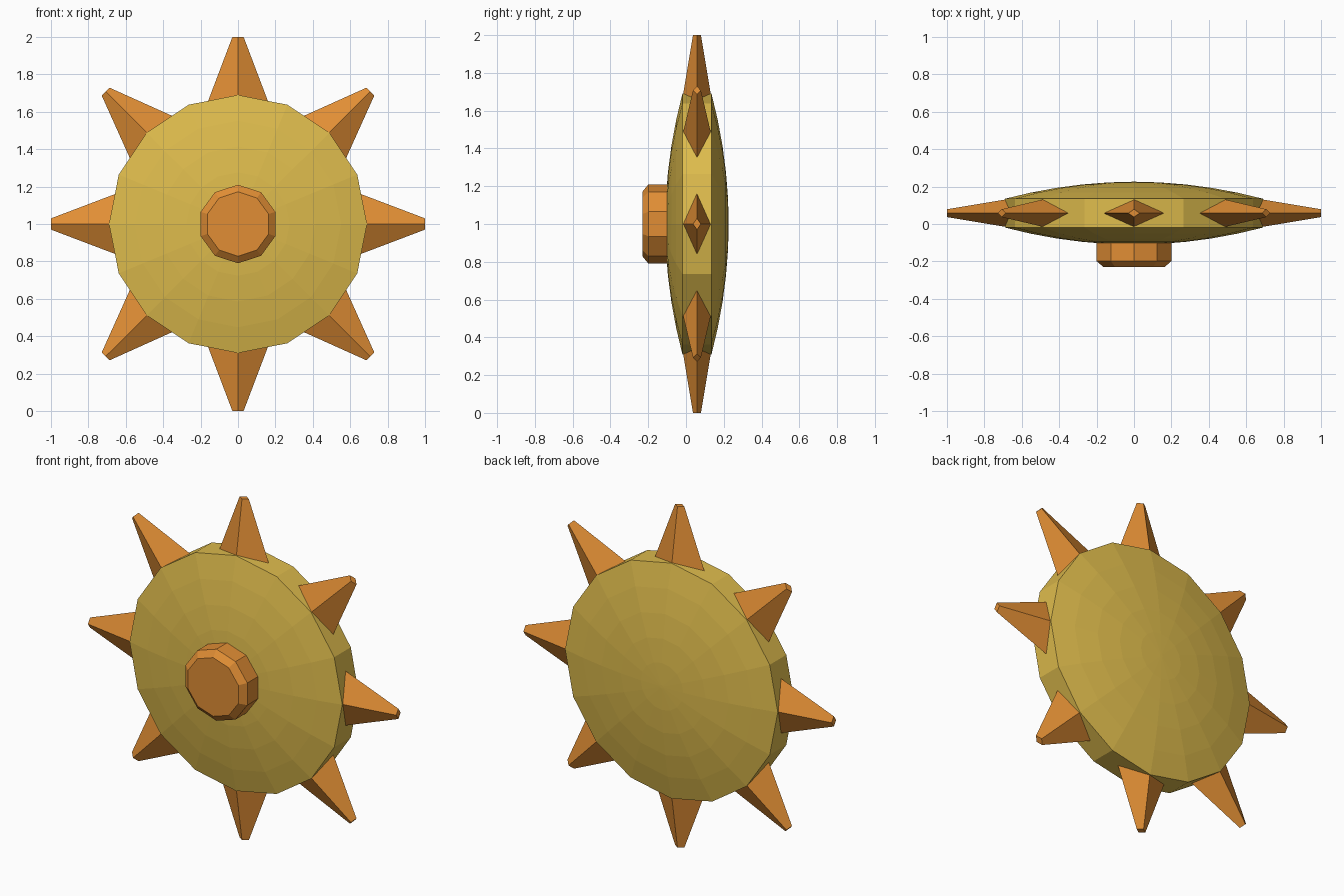
import bpy, bmesh, math
from mathutils import Vector

if "Cube" in bpy.data.objects:
    bpy.data.objects.remove(bpy.data.objects["Cube"])

MID_Y = 0.058            # depth of the disc's middle plane
CENTRE = Vector((0, MID_Y, 1.0))


def material(name, rgb):
    m = bpy.data.materials.new(name)
    m.diffuse_color = (*rgb, 1)
    m.use_nodes = True
    m.node_tree.nodes["Principled BSDF"].inputs["Base Color"].default_value = m.diffuse_color
    return m


gold = material("gold", (0.73, 0.50, 0.073))
orange = material("orange", (0.75, 0.27, 0.035))


def loft(name, loops, mat):
    """Skin a list of equal-length vertex loops and cap both ends."""
    bm = bmesh.new()
    rings = [[bm.verts.new(p) for p in loop] for loop in loops]
    n = len(rings[0])
    for a, b in zip(rings, rings[1:]):
        for i in range(n):
            j = (i + 1) % n
            bm.faces.new((a[i], a[j], b[j], b[i]))
    bm.faces.new(rings[0])
    bm.faces.new(rings[-1])
    bmesh.ops.remove_doubles(bm, verts=bm.verts, dist=1e-4)
    bmesh.ops.recalc_face_normals(bm, faces=bm.faces)
    mesh = bpy.data.meshes.new(name)
    bm.to_mesh(mesh)
    bm.free()
    mesh.materials.append(mat)
    obj = bpy.data.objects.new(name, mesh)
    bpy.context.collection.objects.link(obj)
    return obj


def circle(radius, y, sides):
    """Polygon facing the front, with one corner straight up."""
    return [CENTRE + Vector((radius * math.sin(t), y, radius * math.cos(t)))
            for t in (2 * math.pi * i / sides for i in range(sides))]


# Lens-shaped disc with a flat rim
R, RIM, DOME = 0.69, 0.077, 0.168
radii = [R * k / 5 for k in range(6)]
radii[0] = 0.01
half = [(r, RIM + (DOME - RIM) * (1 - (r / R) ** 2)) for r in radii]
profile = [(r, -y) for r, y in half] + [(r, y) for r, y in reversed(half)]
loft("disc", [circle(r, y, 16) for r, y in profile], gold)

# Ten-sided front knob with a chamfered edge
knob = [(0.21, -0.10), (0.21, -0.257), (0.172, -0.288)]
loft("knob", [circle(r, y, 10) for r, y in knob], orange)

# Eight tapering diamond-section spikes around the rim
for i in range(8):
    a = i * math.pi / 4
    out = Vector((math.sin(a), 0, math.cos(a)))
    side = Vector((math.cos(a), 0, -math.sin(a)))
    depth = Vector((0, 1, 0))
    loops = []
    for dist, w, d in ((0.61, 0.178, 0.086), (1.0, 0.03, 0.021)):
        p = CENTRE + out * dist
        loops.append([p + side * w, p + depth * d, p - side * w, p - depth * d])
    loft(f"spike_{i + 1}", loops, orange)
